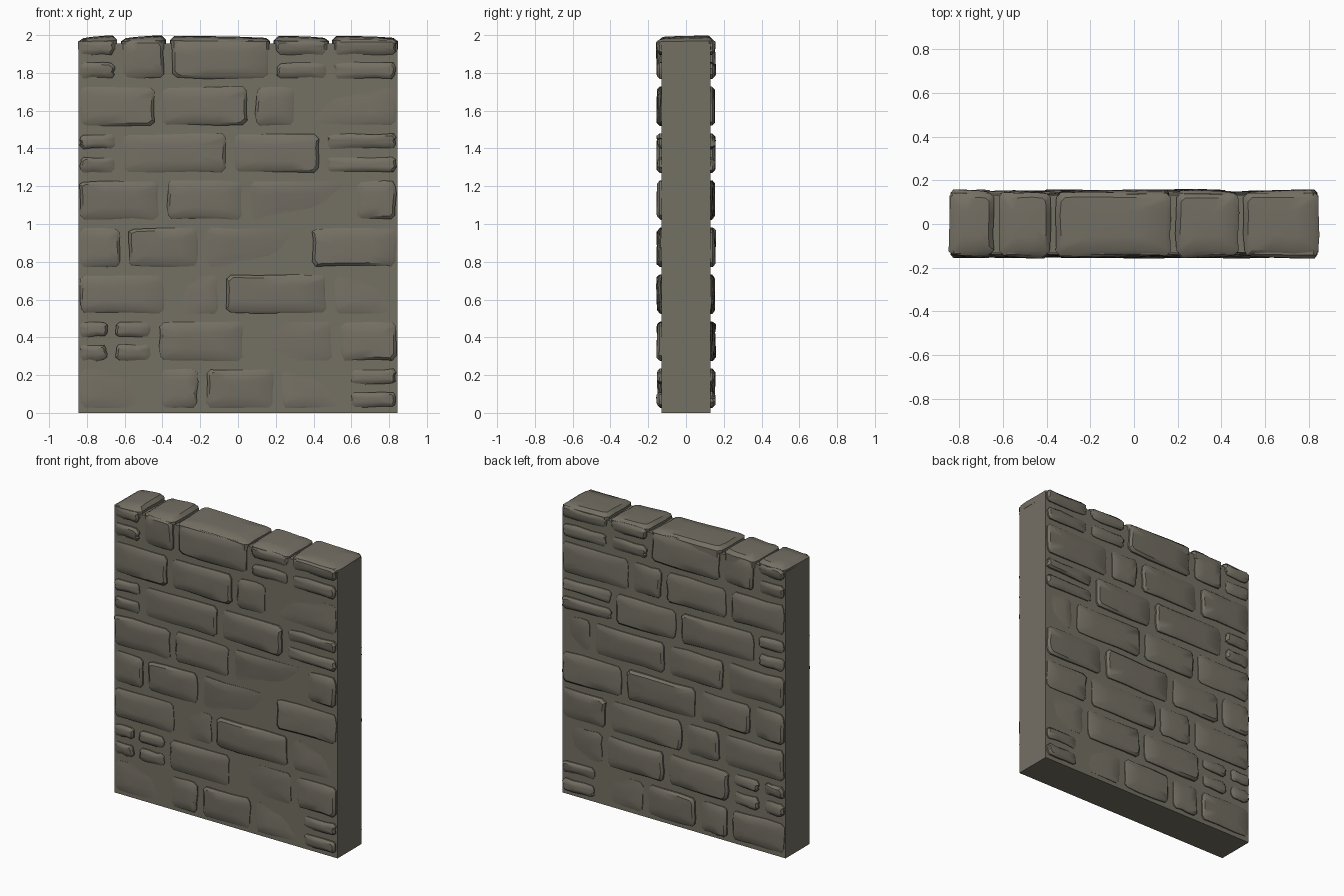
import bpy
import bmesh
import random
from math import radians
from mathutils import Vector

random.seed(4)
if "Cube" in bpy.data.objects:
    bpy.data.objects.remove(bpy.data.objects["Cube"], do_unlink=True)

HALF_W, HALF_D, TOP = 0.845, 0.13, 1.955

stone_mat = bpy.data.materials.new("warm grey stone")
stone_mat.use_nodes = True
colour = (0.175, 0.16, 0.127, 1)
stone_mat.diffuse_color = colour
bsdf = stone_mat.node_tree.nodes["Principled BSDF"]
bsdf.inputs["Base Color"].default_value = colour
bsdf.inputs["Roughness"].default_value = 0.9


def finish(bm, name, angle=None):
    """Turn a bmesh into a coloured object, smooth below the given angle."""
    bmesh.ops.recalc_face_normals(bm, faces=bm.faces)
    mesh = bpy.data.meshes.new(name)
    bm.to_mesh(mesh)
    bm.free()
    mesh.materials.append(stone_mat)
    obj = bpy.data.objects.new(name, mesh)
    bpy.context.collection.objects.link(obj)
    if angle:
        bpy.ops.object.select_all(action="DESELECT")
        obj.select_set(True)
        bpy.context.view_layer.objects.active = obj
        bpy.ops.object.shade_smooth_by_angle(angle=radians(angle))
    return obj


def outline(hu, hv, jitter):
    """Worn rectangle with clipped corners, as (u, v) points."""
    clip = min(0.02, hv * 0.4)
    a, b = hu - clip, hv - clip
    steps = (-1, -0.4, 0.4, 1)
    points = [(a * t, -hv) for t in steps] + [(hu, b * t) for t in steps]
    points += [(-a * t, hv) for t in steps] + [(-hu, -b * t) for t in steps]
    wobble = lambda: random.uniform(-jitter, jitter)
    return [(u + wobble(), v + wobble()) for u, v in points]


def add_stone(bm, place, u0, u1, v0, v1, rise, tilt, inset=0.014, jitter=0.005):
    """Raised stone; place(u, v, depth) maps it onto a wall surface."""
    cu, cv, hu, hv = (u0 + u1) / 2, (v0 + v1) / 2, (u1 - u0) / 2, (v1 - v0) / 2
    inset = min(inset, hv * 0.3)
    rim = outline(hu, hv, jitter)
    ku, kv = 1 - inset / hu, 1 - inset / hv

    def ring(su, sv, depth):
        return [bm.verts.new(place(cu + u * su, cv + v * sv, depth(u / hu, v / hv)))
                for u, v in rim]

    face = lambda u, v: rise + tilt[0] * u + tilt[1] * v
    rings = [ring(1, 1, lambda u, v: -0.03),
             ring(1, 1, lambda u, v: face(u, v) * 0.45),
             ring(ku, kv, face),
             ring(ku / 2, kv / 2, lambda u, v: face(u / 2, v / 2) + 0.004)]
    n = len(rim)
    for low, high in zip(rings, rings[1:]):
        for i in range(n):
            j = (i + 1) % n
            bm.faces.new((low[i], low[j], high[j], high[i]))
    bm.faces.new(rings[-1])
    bm.faces.new(rings[0][::-1])


# Mortar slab
bm = bmesh.new()
bmesh.ops.create_cube(bm, size=1)
for v in bm.verts:
    v.co = Vector((v.co.x * HALF_W * 2, v.co.y * HALF_D * 2, (v.co.z + 0.5) * TOP))
finish(bm, "wall_slab")

# Courses from the ground up: joints, then front and back stone kinds
# b = bold stone, f = faint sunken stone, s = two thin stones stacked
COURSES = [
    ((-0.43, -0.19, 0.21, 0.575), "fbbfs", "bbbfs"),
    ((-0.67, -0.44, 0.05, 0.52), "ssbfb", "ssbbf"),
    ((-0.37, -0.085, 0.49), "bfbf", "bbbb"),
    ((-0.6, -0.19, 0.37), "bbfb", "bbbb"),
    ((-0.4, 0.045, 0.61), "bbfb", "bbbf"),
    ((-0.63, -0.04, 0.45), "sbbs", "sbbs"),
    ((-0.42, 0.07, 0.32), "bbbf", "bbbb"),
    ((-0.63, -0.37, 0.18, 0.49), "sbbss", "sbbss"),
]


def spans(joints, edge, gap):
    ends = [-edge - gap, *joints, edge + gap]
    return [(a + gap, b - gap) for a, b in zip(ends, ends[1:])]


# Raised stones on both broad faces
for name, side, column in (("front_stones", -1, 1), ("back_stones", 1, 2)):
    bm = bmesh.new()
    place = lambda u, v, d: (u, side * (HALF_D + d), v)
    for row, course in enumerate(COURSES):
        low = 0.03 + row * 0.249
        high = low + 0.2
        for (u0, u1), kind in zip(spans(course[0], 0.835, 0.025), course[column]):
            sign = random.choice((-1, 1))
            if kind == "f":
                add_stone(bm, place, u0, u1, low, high, 0.001,
                          (0.008 * sign, random.uniform(-0.008, 0.008)))
                continue
            layers = [(low, high)]
            if kind == "s":
                layers = [(low, low + 0.08), (high - 0.075, high)]
            for v0, v1 in layers:
                add_stone(bm, place, u0, u1, v0, v1, random.uniform(0.015, 0.021),
                          (0.005 * sign, random.uniform(-0.004, 0.004)))
    finish(bm, name, 35)

# Capstones along the top, spanning the wall's thickness
bm = bmesh.new()
top_place = lambda u, v, d: (u, v, TOP + d)
for i, (u0, u1) in enumerate(spans(COURSES[-1][0], 0.845, 0.012)):
    lean = 0.007 if i < 2 else -0.005
    add_stone(bm, top_place, u0, u1, -0.143, 0.143, 0.033, (lean, 0.003),
              inset=0.022, jitter=0.004)
finish(bm, "capstones", 35)
